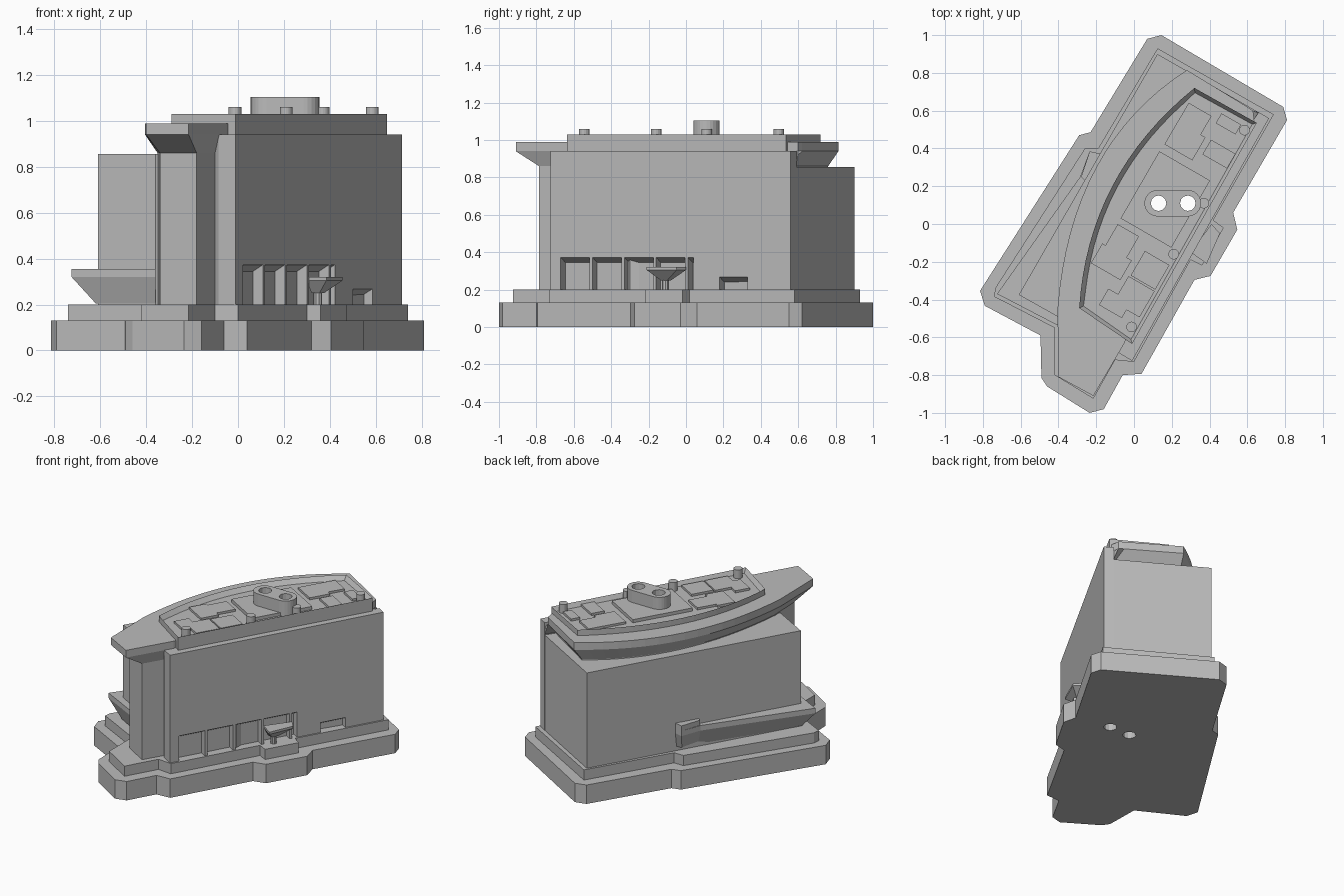
import bpy, bmesh, math
from mathutils import Vector

cube = bpy.data.objects.get("Cube")
if cube:
    bpy.data.objects.remove(cube, do_unlink=True)

GREY = (0.5, 0.5, 0.5, 1)
grey = bpy.data.materials.new("stone grey")
grey.use_nodes = True
grey.diffuse_color = GREY
grey.node_tree.nodes["Principled BSDF"].inputs["Base Color"].default_value = GREY

# Axes of the building: ALONG its length, ACROSS its width
ALONG = Vector((0.5, math.sqrt(0.75)))
ACROSS = Vector((ALONG.y, -ALONG.x))


def loft(name, *rings, sink=None):
    """Solid through (outline, z) rings; sink = (rim width, depth) hollows the top."""
    bm = bmesh.new()
    loops = [[bm.verts.new((p[0], p[1], z)) for p in pts] for pts, z in rings]
    n = len(loops[0])
    bm.faces.new(loops[0])
    top = bm.faces.new(loops[-1])
    for a, b in zip(loops, loops[1:]):
        for i in range(n):
            j = (i + 1) % n
            bm.faces.new((a[i], a[j], b[j], b[i]))
    bmesh.ops.recalc_face_normals(bm, faces=bm.faces[:])
    if sink:
        bmesh.ops.inset_region(bm, faces=[top], thickness=sink[0])
        bmesh.ops.translate(bm, verts=top.verts[:], vec=(0, 0, -sink[1]))
    mesh = bpy.data.meshes.new(name)
    bm.to_mesh(mesh)
    bm.free()
    mesh.materials.append(grey)
    obj = bpy.data.objects.new(name, mesh)
    bpy.context.collection.objects.link(obj)
    return obj


def prism(name, pts, z0, z1, **kw):
    return loft(name, (pts, z0), (pts, z1), **kw)


def rect(x, y, width, length):
    c = Vector((x, y))
    return [c + ACROSS * width * i / 2 + ALONG * length * j / 2
            for i, j in ((-1, -1), (1, -1), (1, 1), (-1, 1))]


def circle(x, y, r, n=16, start=0, sweep=math.tau):
    return [(x + r * math.cos(start + sweep * i / n), y + r * math.sin(start + sweep * i / n))
            for i in range(n)]


def arc(a, m, b, n=16):
    """Curve from a to b passing through m."""
    a, m, b = Vector(a), Vector(m), Vector(b)
    c = 2 * m - (a + b) / 2
    return [a * (1 - t) ** 2 + c * 2 * t * (1 - t) + b * t * t for t in (i / n for i in range(n + 1))]


def cut(obj, cutter):
    cutter.hide_render = True
    cutter.hide_viewport = True
    cutter.display_type = 'WIRE'
    mod = obj.modifiers.new("cut", 'BOOLEAN')
    mod.operation = 'DIFFERENCE'
    mod.solver = 'EXACT'
    mod.object = cutter


# Stepped base
base = prism("base", [
    (.07, .98), (.145, 1), (.79, .62), (.81, .55), (.525, .06), (.547, -.03), (.405, -.275),
    (.32, -.296), (.04, -.793), (-.06, -.8), (-.16, -.98), (-.235, -1), (-.46, -.86),
    (-.49, -.815), (-.495, -.59), (-.79, -.433), (-.815, -.354), (-.29, .47), (-.23, .486)], 0, .13)
plinth = prism("plinth", [
    (.125, .93), (.74, .58), (.42, .02), (.475, -.02), (.36, -.22), (.3, -.19), (0, -.73),
    (-.1, -.72), (-.215, -.925), (-.42, -.8), (-.42, -.55), (-.74, -.385), (-.735, -.34),
    (-.26, .4), (-.19, .4)], .13, .2)

# Main volumes
side_block = prism("side_block", [
    (.124, .9), (-.61, -.375), (-.36, -.515), (.2, -.3), (.2, -.2), (.69, .574)], .2, .855)
inner = arc((.26, .76), (-.155, .28), (-.35, -.47)) + [
    (-.34, -.69), (-.18, -.785), (-.1, -.65), (-.085, -.68), (-.01, -.725),
    (.715, .56), (.66, .592), (.62, .53)]
outer = arc((.28, .815), (-.2, .3), (-.405, -.45)) + [
    (-.4, -.81), (-.215, -.91), (-.05, -.63), (-.04, -.6), (0, -.58),
    (.64, .52), (.63, .6), (.6, .62)]
main_block = prism("main_block", inner, .2, .94)
canopy = loft("curved_canopy", (inner, .86), (outer, .94), (outer, .99))

# Roof with parapet
roof = prism("roof_parapet", arc((.32, .72), (-.115, .2), (-.29, -.445)) + [
    (-.01, -.635), (.65, .535)], .94, 1.03, sink=(.025, .03))

# Roof plant boxes
plate = prism("roof_plate", rect(.166, .13, .31, .41), .99, 1.022)
for x, y, w, l in ((.3, .52, .14, .2), (.27, .44, .17, .14), (.5, .53, .12, .06),
                   (.45, .37, .15, .09), (-.08, -.12, .13, .2), (-.12, -.2, .18, .12),
                   (.085, -.245, .15, .15), (.0, -.385, .16, .16), (-.1, -.42, .14, .1)):
    prism("roof_unit", rect(x, y, w, l), .99, 1.015)
for x, y in ((.585, .497), (.37, .11), (.21, -.16), (-.013, -.545)):
    prism("roof_post", circle(x, y, .028), .99, 1.06)

# Twin chimney and its through shafts
half = math.pi / 2
chimney = prism("chimney", circle(.285, .11, .07, 12, -half, math.pi) + [(.285, .18)]
                + circle(.125, .11, .07, 12, half, math.pi) + [(.125, .04)], .99, 1.105)
for x in (.13, .285):
    shaft = prism("shaft_cutter", circle(x, .11, .041, 12), -.1, 1.2)
    for part in (base, plinth, side_block, main_block, canopy, roof, plate, chimney):
        cut(part, shaft)

# Recessed bays with sloping heads along the long wall
WALL = Vector((-.01, -.725))
LENGTH = Vector((.715, .56)) - WALL


def bay(y0, y1, top):
    a, b = (WALL + LENGTH * (y - WALL.y) / LENGTH.y for y in (y0, y1))
    lo = [a + ACROSS * .03, b + ACROSS * .03, b - ACROSS * .05, a - ACROSS * .05]
    cutter = prism("bay_cutter", lo, .15, top)
    for v in cutter.data.vertices:
        if v.co.z > .16 and (v.co.xy - WALL).dot(ACROSS) < -.02:
            v.co.z -= .045
    cut(main_block, cutter)


for i in range(4):
    bay(-.67 + .17 * i, -.515 + .17 * i, .39)
bay(.01, .04, .39)
bay(.18, .33, .285)

# Small tapered porch on a post
porch = [(.3, -.15), (.385, -.21), (.455, -.05), (.41, 0)]
foot = [(.32, -.13), (.355, -.135), (.375, -.1), (.36, -.08)]
loft("porch", (foot, .25), (porch, .305), (porch, .32))
prism("porch_post", circle(.347, -.11, .02, 10), .2, .27)

# Tapered balcony wrapping the far corner
tray = [(-.17, .37), (-.235, .385), (-.285, .25), (-.725, -.37), (-.36, -.56), (-.36, -.45)]
tray_foot = [(-.17, .36), (-.2, .33), (-.25, .23), (-.62, -.375), (-.36, -.52), (-.36, -.45)]
loft("balcony", (tray_foot, .205), (tray, .32), (tray, .355))
prism("balcony_step", [(-.17, .37), (-.235, .385), (-.28, .25), (-.25, .22)], .35, .39)
